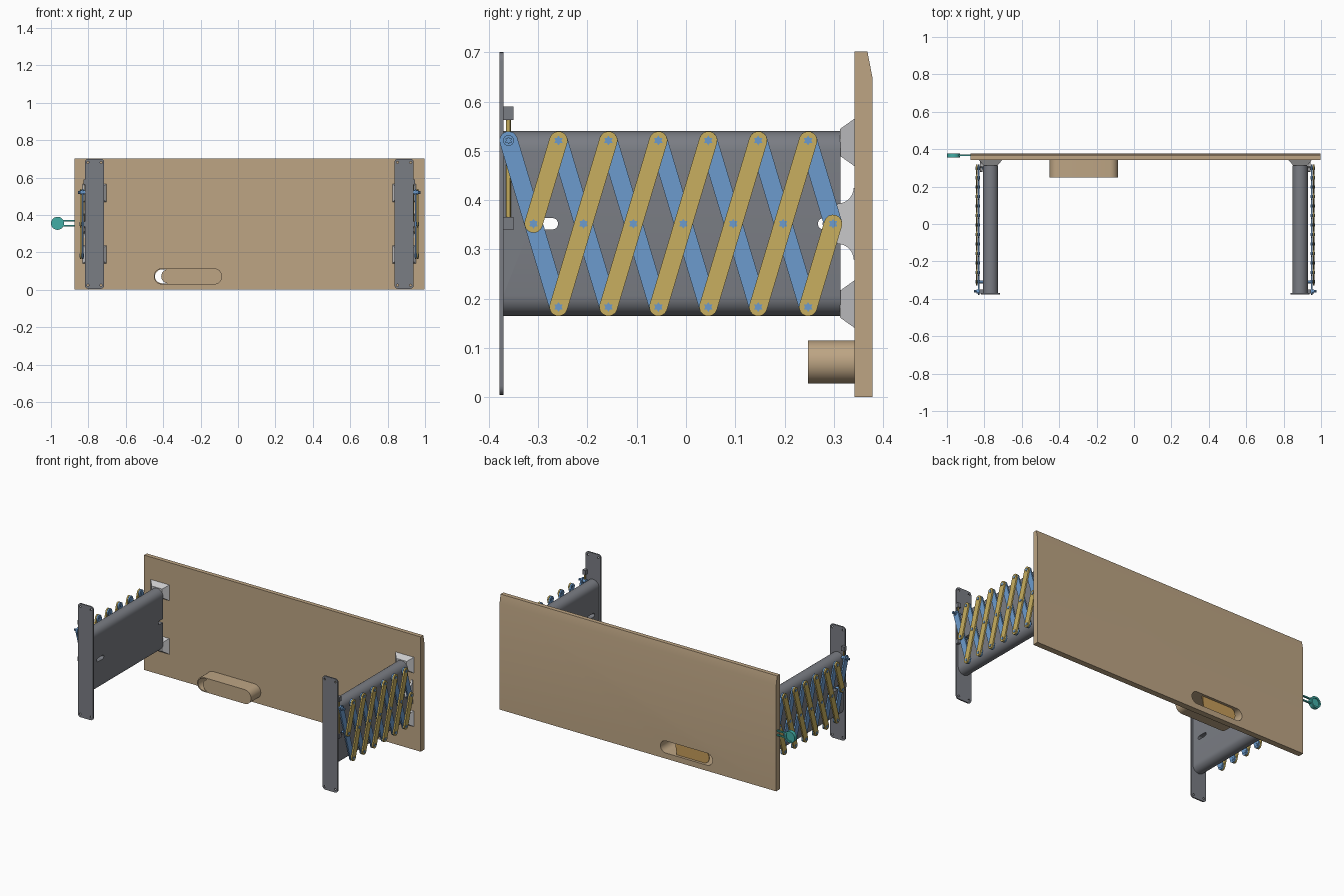
import bpy, bmesh, math
from mathutils import Vector

cube = bpy.data.objects.get("Cube")
if cube:
    bpy.data.objects.remove(cube, do_unlink=True)


def material(name, r, g, b):
    m = bpy.data.materials.new(name)
    m.use_nodes = True
    m.diffuse_color = (r, g, b, 1)
    m.node_tree.nodes["Principled BSDF"].inputs["Base Color"].default_value = (r, g, b, 1)
    return m


TAN = material("tan board", 0.51, 0.375, 0.23)
GREY = material("steel grey", 0.195, 0.205, 0.23)
LIGHT = material("light grey", 0.58, 0.58, 0.59)
BLUE = material("blue bar", 0.15, 0.33, 0.61)
GOLD = material("gold bar", 0.58, 0.43, 0.115)
OCHRE = material("ochre shutter", 0.56, 0.33, 0.1)
TEAL = material("teal knob", 0.055, 0.42, 0.38)


def prism(name, pts, axis, a, b, mat, taper=1.0):
    """Extrude a flat profile along an axis from a to b; taper scales the far end."""
    cu = sum(p[0] for p in pts) / len(pts)
    cv = sum(p[1] for p in pts) / len(pts)

    def place(u, v, w):
        return {"x": (w, u, v), "y": (u, w, v), "z": (u, v, w)}[axis]

    bm = bmesh.new()
    near = [bm.verts.new(place(u, v, a)) for u, v in pts]
    far = [bm.verts.new(place(cu + (u - cu) * taper, cv + (v - cv) * taper, b)) for u, v in pts]
    bm.faces.new(near)
    bm.faces.new(far)
    n = len(pts)
    for i in range(n):
        j = (i + 1) % n
        bm.faces.new((near[i], near[j], far[j], far[i]))
    bmesh.ops.recalc_face_normals(bm, faces=bm.faces)
    mesh = bpy.data.meshes.new(name)
    bm.to_mesh(mesh)
    bm.free()
    mesh.materials.append(mat)
    obj = bpy.data.objects.new(name, mesh)
    bpy.context.collection.objects.link(obj)
    smooth(obj)
    return obj


def smooth(obj):
    bpy.ops.object.select_all(action="DESELECT")
    obj.select_set(True)
    bpy.context.view_layer.objects.active = obj
    bpy.ops.object.shade_smooth_by_angle(angle=math.radians(30))


def cut(obj, cutter):
    """Subtract the cutter from the object and remove the cutter."""
    mod = obj.modifiers.new("cut", "BOOLEAN")
    mod.operation = "DIFFERENCE"
    mod.solver = "EXACT"
    mod.object = cutter
    bpy.ops.object.select_all(action="DESELECT")
    obj.select_set(True)
    bpy.context.view_layer.objects.active = obj
    bpy.ops.object.modifier_apply(modifier=mod.name)
    bpy.data.objects.remove(cutter, do_unlink=True)
    smooth(obj)


def arc(c, r, start, end, n=12):
    return [(c[0] + r * math.cos(start + (end - start) * i / n),
             c[1] + r * math.sin(start + (end - start) * i / n)) for i in range(n + 1)]


def capsule(p, q, r, n=12):
    d = math.atan2(q[1] - p[1], q[0] - p[0])
    h = math.pi / 2
    return arc(q, r, d - h, d + h, n) + arc(p, r, d + h, d + 3 * h, n)


def circle(c, r, n=20):
    return arc(c, r, 0, 2 * math.pi, n)[:-1]


def rect(u0, u1, v0, v1):
    return [(u0, v0), (u1, v0), (u1, v1), (u0, v1)]


def rounded(u0, u1, v0, v1, r):
    h = math.pi / 2
    corners = [(u1 - r, v1 - r), (u0 + r, v1 - r), (u0 + r, v0 + r), (u1 - r, v0 + r)]
    return [p for i, c in enumerate(corners) for p in arc(c, r, i * h, i * h + h, 5)]


def star(c, r, points=6):
    return [(c[0] + (r if i % 2 else r * 0.62) * math.cos(math.pi * i / points),
             c[1] + (r if i % 2 else r * 0.62) * math.sin(math.pi * i / points))
            for i in range(points * 2)]


# Board with a bevelled upper back edge and a hand slot
board = prism("board", [(0.342, 0), (0.378, 0), (0.378, 0.65), (0.368, 0.702), (0.342, 0.702)],
              "x", -0.875, 0.997, TAN)
slot_a, slot_b = (-0.407, 0.0715), (-0.1285, 0.0715)
cut(board, prism("slot_cutter", capsule(slot_a, slot_b, 0.037), "y", 0.3, 0.42, TAN))

# Hand pocket in front of the slot, its cover and its shutter
pocket = prism("pocket_wall", capsule(slot_a, slot_b, 0.0435), "y", 0.248, 0.343, TAN)
cut(pocket, prism("pocket_cutter", capsule(slot_a, slot_b, 0.037), "y", 0.2, 0.4, TAN))
cover_a = (-0.373, 0.0715)
prism("pocket_cover", capsule(cover_a, slot_b, 0.0375), "y", 0.248, 0.256, TAN)
shutter = arc(cover_a, 0.0375, math.pi / 2, 1.5 * math.pi) + [(-0.19, 0.034), (-0.18, 0.109)]
prism("slot_shutter", shutter, "y", 0.356, 0.362, OCHRE)

# Scissor joint layout in the y-z plane
TOP, MID, LOW = 0.521, 0.352, 0.183
STEP = 0.1013
START = -0.36
CENTRE = 0.0605


def joint(i, z):
    return (START + STEP * i, z)


for s, side in ((1, "left"), (-1, "right")):
    def at(offset):
        return CENTRE + s * offset

    def add(name, pts, a, b, mat):
        return prism(side + "_" + name, pts, "x", at(a), at(b), mat)

    # Hollow-looking arm with rounded edges and two guide slots
    arm = prism(side + "_arm", capsule((CENTRE + s * 0.8275, 0.206), (CENTRE + s * 0.8275, 0.499), 0.041),
                "y", -0.371, 0.313, GREY)
    for y0, y1 in ((-0.315, -0.271), (0.279, 0.35)):
        cut(arm, add("slot_cutter", capsule((y0, MID), (y1, MID), 0.0115), 0.7, 0.95, GREY))

    # Wall plate with corner holes
    x0, x1 = sorted((at(0.776), at(0.879)))
    plate = prism(side + "_wall_plate", rounded(x0, x1, 0.005, 0.7, 0.018), "y", -0.378, -0.37, GREY)
    for x in (x0 + 0.016, x1 - 0.016):
        for z in (0.024, 0.681):
            cut(plate, prism("hole_cutter", circle((x, z), 0.006, 12), "y", -0.4, -0.35, GREY))

    # Flared mounts between arm and board
    for level, z in (("upper", 0.517), ("lower", 0.189)):
        c = at(0.8275)
        prism(side + "_" + level + "_mount", rect(c - 0.064, c + 0.064, z - 0.049, z + 0.049),
              "y", 0.343, 0.312, LIGHT, 0.55)

    # Curved lug that carries the end of the scissor
    upper = arc((0.308, 0.425), 0.032, 0, -math.pi / 2, 8)
    lower = [(y, 2 * MID - z) for y, z in reversed(upper)]
    nose = arc((0.299, MID), 0.022, -math.pi / 2, -1.5 * math.pi, 8)
    add("scissor_lug", [(0.343, 0.425)] + upper + nose[::-1] + lower + [(0.343, 2 * MID - 0.425)],
        0.871, 0.884, LIGHT)

    # Scissor bars: blue lean one way underneath, gold the other way on top
    for i in range(7):
        blue_end = joint(i + 1, LOW) if i < 6 else joint(6.5, MID)
        add("blue_bar", capsule(joint(i, TOP), blue_end, 0.0185, 8), 0.886, 0.895, BLUE)
        gold_start = joint(i, LOW) if i else joint(0.5, MID)
        gold_end = joint(i + 1, TOP) if i < 6 else joint(6.5, MID)
        add("gold_bar", capsule(gold_start, gold_end, 0.0185, 8), 0.8965, 0.9055, GOLD)

    # Pivot pins with star heads
    pivots = [joint(i, z) for i in range(1, 7) for z in (TOP, LOW)]
    pivots += [joint(i + 0.5, MID) for i in range(7)]
    for p in pivots:
        add("pivot_pin", star(p, 0.01), 0.884, 0.908, BLUE)
    for i in (0.5, 6.5):
        add("guide_pin", circle(joint(i, MID), 0.008, 12), 0.855, 0.89, BLUE)

    # Adjusting screw with its two grey blocks and blue nut
    add("upper_block", rect(-0.371, -0.35, 0.563, 0.59), 0.866, 0.886, GREY)
    add("lower_block", rect(-0.371, -0.35, 0.339, 0.366), 0.866, 0.886, GREY)
    c = at(0.876)
    prism(side + "_screw", circle((c, -0.36), 0.005, 12), "z", 0.35, 0.575, GOLD)
    add("screw_nut", circle(joint(0, TOP), 0.011, 16), 0.866, 0.902, BLUE)
    add("screw_pin", star(joint(0, TOP), 0.008), 0.9, 0.915, BLUE)

# Knob with a recessed face on a forked stem
knob_c = (-0.965, 0.355)
knob = prism("knob_rim", circle(knob_c, 0.035, 24), "y", 0.356, 0.378, TEAL)
cut(knob, prism("knob_cutter", circle(knob_c, 0.025, 24), "y", 0.33, 0.362, TEAL))
cut(knob, prism("knob_back_cutter", circle(knob_c, 0.025, 24), "y", 0.372, 0.4, TEAL))
for z in (0.342, 0.368):
    prism("knob_stem", rect(-0.936, -0.87, z - 0.004, z + 0.004), "y", 0.363, 0.372, TEAL)
